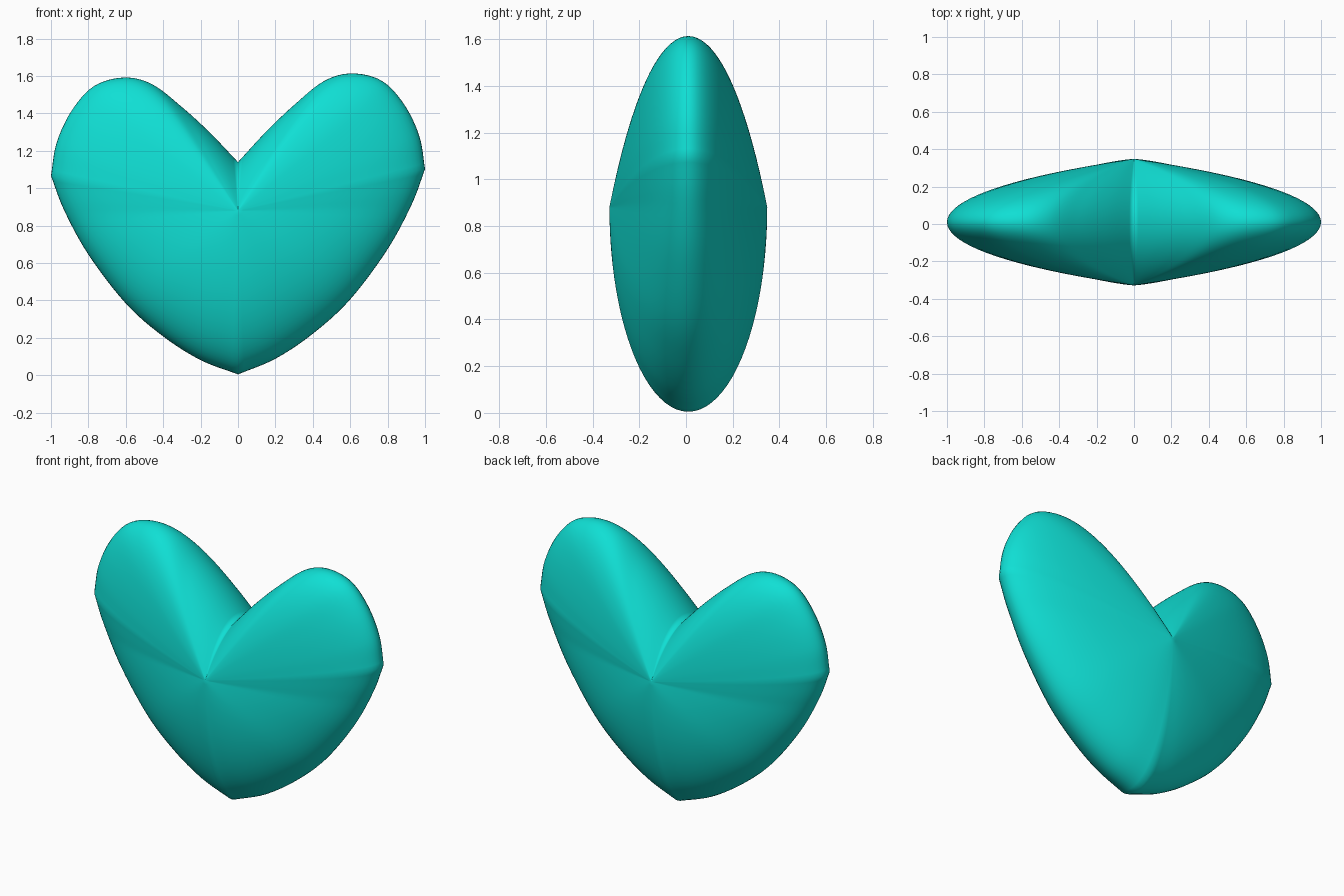
import bpy, bmesh, math

if "Cube" in bpy.data.objects:
    bpy.data.objects.remove(bpy.data.objects["Cube"])

# Half outline (x, z): lower edge from point to side, upper edge from side to notch
LOWER = [(0, 0.005), (0.2, 0.085), (0.4, 0.215), (0.6, 0.395), (0.8, 0.66), (0.93, 0.9), (1.0, 1.085)]
UPPER = [(1.0, 1.085), (0.97, 1.26), (0.89, 1.43), (0.77, 1.56), (0.61, 1.603), (0.46, 1.565),
         (0.3, 1.44), (0.15, 1.3), (0, 1.14)]
CENTRE_Z, DEPTH, RINGS, STEPS = 0.88, 0.338, 24, 6


def spline(pts):
    """Smooth curve through the points, without the last one."""
    ext = [tuple(2 * a - b for a, b in zip(pts[0], pts[1]))] + pts
    ext.append(tuple(2 * a - b for a, b in zip(pts[-1], pts[-2])))
    out = []
    for p0, p1, p2, p3 in zip(ext, ext[1:], ext[2:], ext[3:]):
        for i in range(STEPS):
            t = i / STEPS
            out.append(tuple(0.5 * (2 * b + (c - a) * t + (2 * a - 5 * b + 4 * c - d) * t * t
                                    + (3 * b - a - 3 * c + d) * t ** 3)
                             for a, b, c, d in zip(p0, p1, p2, p3)))
    return out


half = spline(LOWER) + spline(UPPER) + [UPPER[-1]]
outline = half + [(-x, z) for x, z in half[-2:0:-1]]

# Puffed body: rings shrink from the rim to a peak on each face
bm = bmesh.new()


def place(x, y, z):
    return bm.verts.new((x, y + 0.01, z + 0.018 * x))


rim = [place(x, 0, z) for x, z in outline]
for side in (-1, 1):
    prev = rim
    for r in range(1, RINGS):
        a = 0.5 * math.pi * r / RINGS
        u = math.cos(a) ** 1.3
        ring = []
        for x, z in outline:
            dx, dz = x, z - CENTRE_Z
            down = max(0, -dz / math.hypot(dx, dz))
            k = 0.15 + 0.85 * down
            ring.append(place(u * dx, side * DEPTH * math.sqrt((1 - u) * (1 + k * u)), CENTRE_Z + u * dz))
        n = len(ring)
        for i in range(n):
            j = (i + 1) % n
            bm.faces.new((prev[i], prev[j], ring[j], ring[i]))
        prev = ring
    peak = place(0, side * DEPTH, CENTRE_Z)
    for i in range(n):
        bm.faces.new((prev[i], prev[(i + 1) % n], peak))
bmesh.ops.recalc_face_normals(bm, faces=bm.faces)
for f in bm.faces:
    f.smooth = True

mesh = bpy.data.meshes.new("heart")
bm.to_mesh(mesh)
bm.free()
heart = bpy.data.objects.new("heart", mesh)
bpy.context.collection.objects.link(heart)

# Teal colour
mat = bpy.data.materials.new("teal")
mat.diffuse_color = (0.005, 0.74, 0.66, 1)
mat.use_nodes = True
mat.node_tree.nodes["Principled BSDF"].inputs["Base Color"].default_value = mat.diffuse_color
mesh.materials.append(mat)
